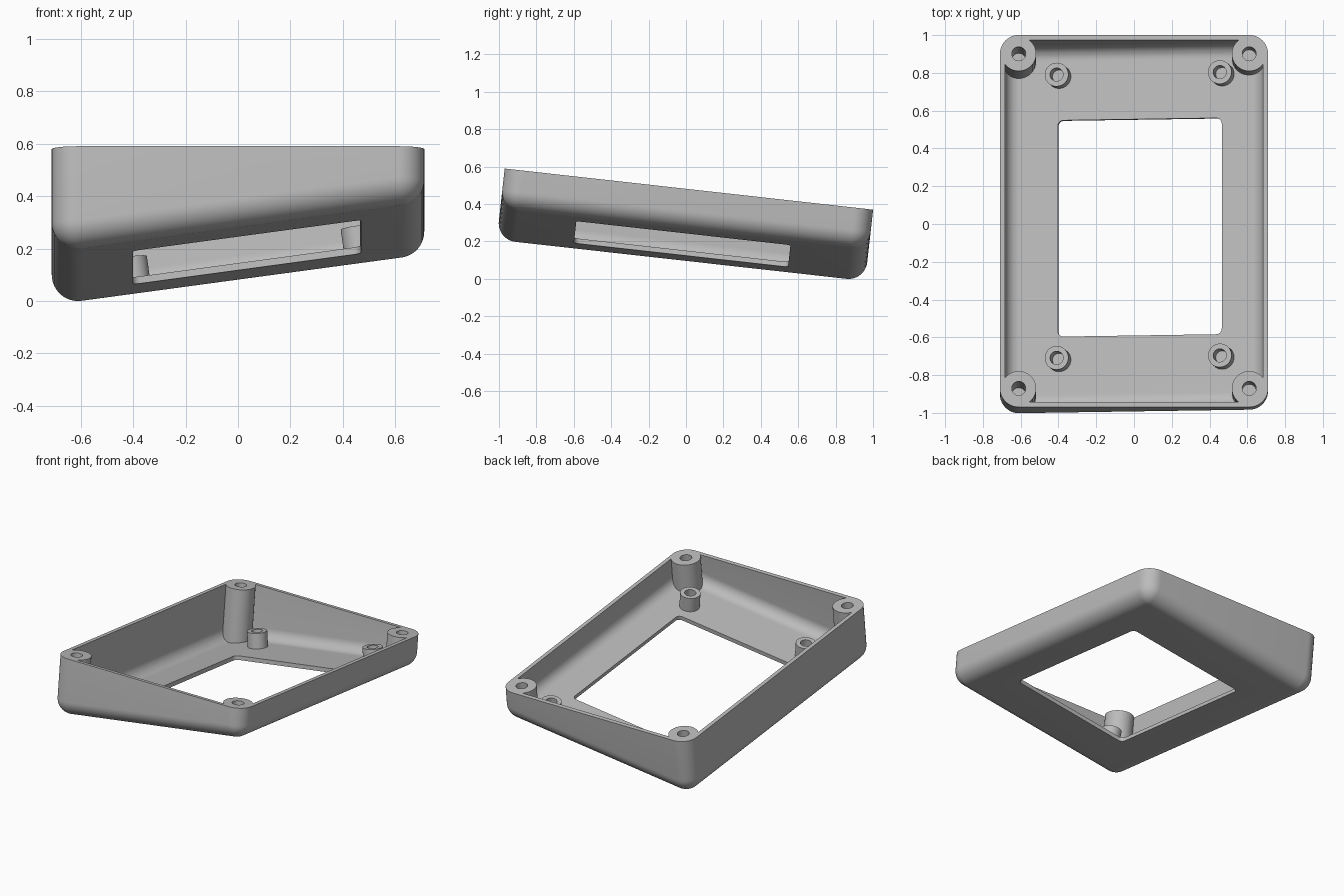
import bpy, bmesh
from math import sin, cos, pi, radians
from mathutils import Matrix, Vector

if "Cube" in bpy.data.objects:
    bpy.data.objects.remove(bpy.data.objects["Cube"])

CORNER_X, CORNER_Y = 0.61, 0.891      # centres of the rounded corners
OUTER_R, INNER_R = 0.1, 0.073         # outer and inner rounding
MID_DEPTH, SLANT, TILT = -0.2, radians(7.75), radians(-6.37)
DOWN = Vector((sin(SLANT), 0, -cos(SLANT)))
FLOOR = Matrix.Translation((0, 0, MID_DEPTH)) @ Matrix.Rotation(-SLANT, 4, 'Y')


def corner_depth(x):
    return MID_DEPTH + x * sin(SLANT) / cos(SLANT)


def outline(x0, x1, y0, y1, steps):
    """Corner centre and outward direction for each point of a rounded rectangle."""
    pairs = []
    for k, (x, y) in enumerate([(x1, y1), (x0, y1), (x0, y0), (x1, y0)]):
        for i in range(steps + 1):
            a = (k + i / steps) * pi / 2
            pairs.append((Vector((x, y, 0)), Vector((cos(a), sin(a), 0))))
    return pairs


def loft(name, rings, matrix=Matrix()):
    """Closed solid through a stack of rings."""
    bm = bmesh.new()
    loops = [[bm.verts.new(matrix @ p) for p in ring] for ring in rings]
    for a, b in zip(loops, loops[1:]):
        for i in range(len(a)):
            j = (i + 1) % len(a)
            bm.faces.new((a[i], a[j], b[j], b[i]))
    bm.faces.new(loops[0])
    bm.faces.new(loops[-1])
    bmesh.ops.remove_doubles(bm, verts=bm.verts, dist=1e-5)
    bmesh.ops.recalc_face_normals(bm, faces=bm.faces)
    mesh = bpy.data.meshes.new(name)
    bm.to_mesh(mesh)
    bm.free()
    ob = bpy.data.objects.new(name, mesh)
    bpy.context.collection.objects.link(ob)
    return ob


def rounded_wedge(name, r, top):
    """Wedge with a slanted bottom and ball-rounded lower edges."""
    pairs = outline(-CORNER_X, CORNER_X, -CORNER_Y, CORNER_Y, 12)
    rings = [[c + d * r + Vector((0, 0, top)) for c, d in pairs]]
    steps = 12
    for s in range(steps + 1):
        rings.append([c + Vector((0, 0, corner_depth(c.x))) + r * d.slerp(DOWN, s / steps)
                      for c, d in pairs])
    return loft(name, rings)


def cylinder(name, x, y, r, z0, z1, matrix=Matrix()):
    ring = outline(x, x, y, y, 10)
    return loft(name, [[c + d * r + Vector((0, 0, z)) for c, d in ring] for z in (z1, z0)], matrix)


def subtract(target, cutter):
    cutter.hide_render = True
    mod = target.modifiers.new("cut", 'BOOLEAN')
    mod.operation, mod.solver, mod.object = 'DIFFERENCE', 'EXACT', cutter
    bpy.ops.object.select_all(action='DESELECT')
    bpy.context.view_layer.objects.active = target
    target.select_set(True)
    bpy.ops.object.modifier_apply(modifier=mod.name)
    bpy.data.objects.remove(cutter)


# Outer body and the cavity inside it
body = rounded_wedge("bezel_case", OUTER_R, 0)
cavity = rounded_wedge("cavity", INNER_R, 0.05)
corners = [(x, y) for x in (-CORNER_X, CORNER_X) for y in (-CORNER_Y, CORNER_Y)]
mounts = [(x, y) for x in (-0.41, 0.462) for y in (-0.703, 0.806)]

# Corner screw bosses and floor standoffs stay solid within the cavity
for x, y in corners:
    subtract(cavity, cylinder("corner_boss", x, y, 0.092, -0.6, 0.1))
for x, y in mounts:
    subtract(cavity, cylinder("standoff", x, y, 0.063, -0.15, -INNER_R + 0.1, FLOOR))
subtract(body, cavity)

# Screw holes
for x, y in corners:
    subtract(body, cylinder("boss_hole", x, y, 0.037, corner_depth(x) - 0.02, 0.05))
for x, y in mounts:
    subtract(body, cylinder("standoff_hole", x, y, 0.035, -INNER_R + 0.002, 0.06, FLOOR))

# Display window through the slanted floor
R = 0.03
frame = outline(-0.417 + R, 0.459 - R, -0.579 + R, 0.573 - R, 6)
subtract(body, loft("window", [[c + d * R + Vector((0, 0, z)) for c, d in frame]
                               for z in (-0.04, -0.2)], FLOOR))

# Plain grey plastic
grey = bpy.data.materials.new("grey_plastic")
grey.use_nodes = True
colour = (0.5, 0.5, 0.5, 1)
grey.diffuse_color = colour
grey.node_tree.nodes["Principled BSDF"].inputs["Base Color"].default_value = colour
body.data.materials.clear()
body.data.materials.append(grey)
for poly in body.data.polygons:
    poly.material_index = 0

# Shading and final tilt
bpy.ops.object.select_all(action='DESELECT')
body.select_set(True)
bpy.context.view_layer.objects.active = body
bpy.ops.object.shade_smooth_by_angle(angle=radians(30))
body.matrix_world = Matrix.Translation((0, 0.0155, 0.48)) @ Matrix.Rotation(TILT, 4, 'X')
